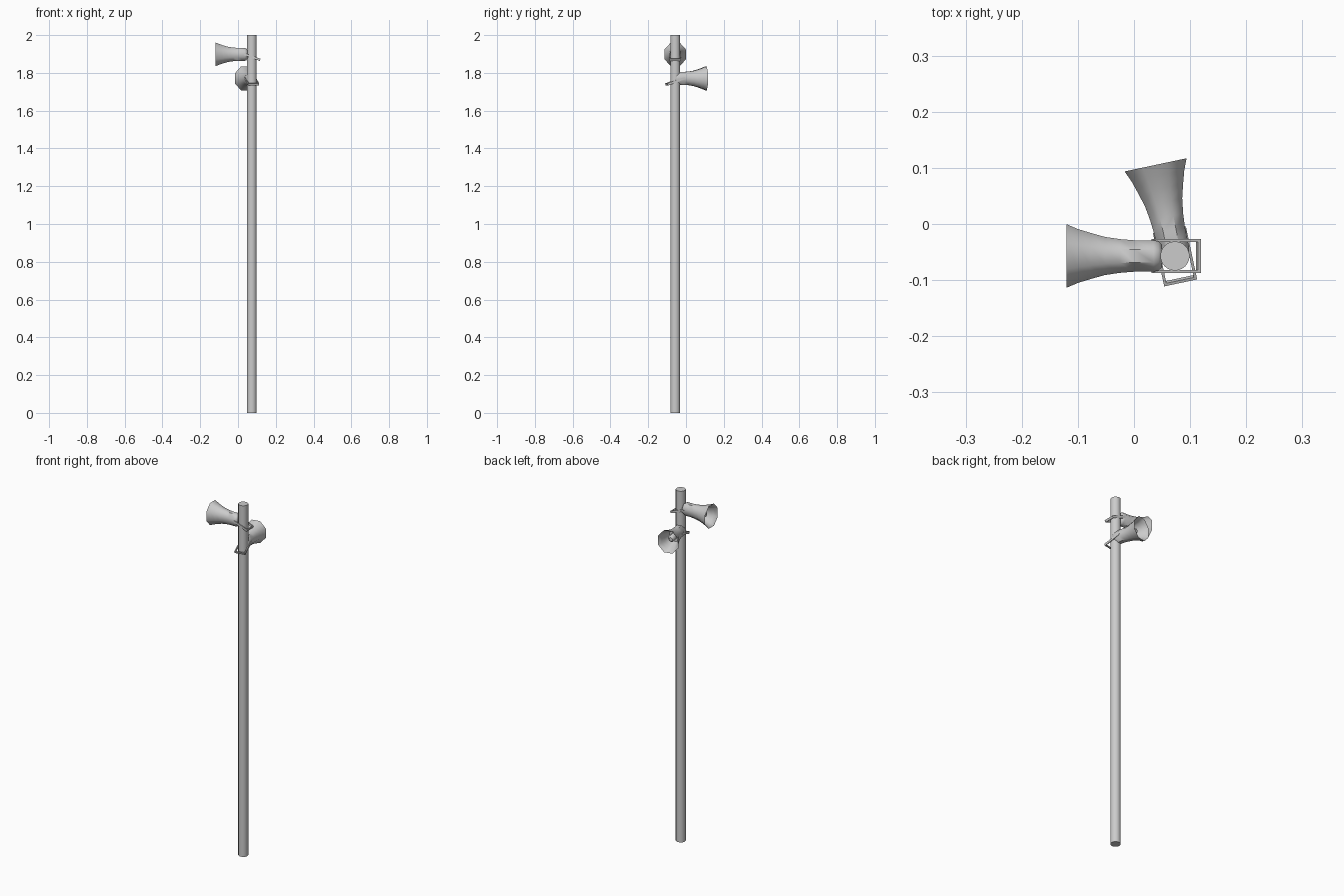
import bpy
import bmesh
from math import radians, cos, sin, pi
from mathutils import Matrix

if "Cube" in bpy.data.objects:
    bpy.data.objects.remove(bpy.data.objects["Cube"])

POLE_X, POLE_Y = 0.073, -0.057
SIDES = 8


def finish(bm, name, matrix, angle):
    bmesh.ops.recalc_face_normals(bm, faces=bm.faces)
    bm.transform(matrix)
    mesh = bpy.data.meshes.new(name)
    bm.to_mesh(mesh)
    bm.free()
    obj = bpy.data.objects.new(name, mesh)
    bpy.context.collection.objects.link(obj)
    if angle:
        bpy.ops.object.select_all(action='DESELECT')
        obj.select_set(True)
        bpy.context.view_layer.objects.active = obj
        bpy.ops.object.shade_smooth_by_angle(angle=radians(angle))
    return obj


def loft(profile):
    """Octagonal loft along +x, profile of (distance, half width, half height)."""
    bm = bmesh.new()
    rings = []
    k = 1 / cos(pi / SIDES)
    for d, w, h in profile:
        angles = [pi / SIDES + 2 * pi * i / SIDES for i in range(SIDES)]
        rings.append([bm.verts.new((d, w * k * cos(a), h * k * sin(a))) for a in angles])
    for a, b in zip(rings, rings[1:]):
        for i in range(SIDES):
            j = (i + 1) % SIDES
            bm.faces.new((a[i], a[j], b[j], b[i]))
    bm.faces.new(rings[0])
    bm.faces.new(rings[-1])
    return bm


def add_box(bm, x0, x1, y0, y1, height):
    m = (Matrix.Translation(((x0 + x1) / 2, (y0 + y1) / 2, 0))
         @ Matrix.Diagonal((x1 - x0, y1 - y0, height, 1)))
    bmesh.ops.create_cube(bm, size=1, matrix=m)


# Flared shell from rear cap to rim, then back inside and out along the centre plug
HORN = [
    (0.023, 0.020, 0.024), (0.029, 0.026, 0.031), (0.038, 0.028, 0.034),
    (0.073, 0.028, 0.034), (0.098, 0.030, 0.036), (0.125, 0.034, 0.040),
    (0.150, 0.041, 0.047), (0.173, 0.048, 0.055), (0.193, 0.0565, 0.063),
    (0.191, 0.054, 0.060), (0.173, 0.045, 0.052), (0.150, 0.038, 0.044),
    (0.125, 0.031, 0.037), (0.110, 0.027, 0.032), (0.110, 0.016, 0.018),
    (0.150, 0.016, 0.018), (0.160, 0.009, 0.010),
]


def add_speaker(label, z, heading, shift, pivot, back):
    place = Matrix.Translation((POLE_X, POLE_Y, z)) @ Matrix.Rotation(radians(heading), 4, 'Z')

    # Horn body
    finish(loft(HORN), label + "_horn", place @ Matrix.Translation((shift, 0, 0)), 50)

    # U-shaped strap sloping down behind the pole
    tilt = radians(20)
    length = (pivot + back) / cos(tilt)
    bm = bmesh.new()
    for s in (-1, 1):
        y0, y1 = sorted((s * 0.025, s * 0.030))
        add_box(bm, -length, 0.004, y0, y1, 0.012)
    add_box(bm, -length, -length + 0.005, -0.025, 0.025, 0.012)
    finish(bm, label + "_bracket",
           place @ Matrix.Translation((pivot, 0, 0)) @ Matrix.Rotation(-tilt, 4, 'Y'), 0)


# Pole
bm = bmesh.new()
bmesh.ops.create_cone(bm, cap_ends=True, segments=24, radius1=0.026, radius2=0.026, depth=2)
finish(bm, "pole", Matrix.Translation((POLE_X, POLE_Y, 1)), 40)

# Two speakers facing left and back
add_speaker("upper", 1.898, 180, 0, 0.036, 0.044)
add_speaker("lower", 1.771, 102, -0.027, 0.042, 0.047)
